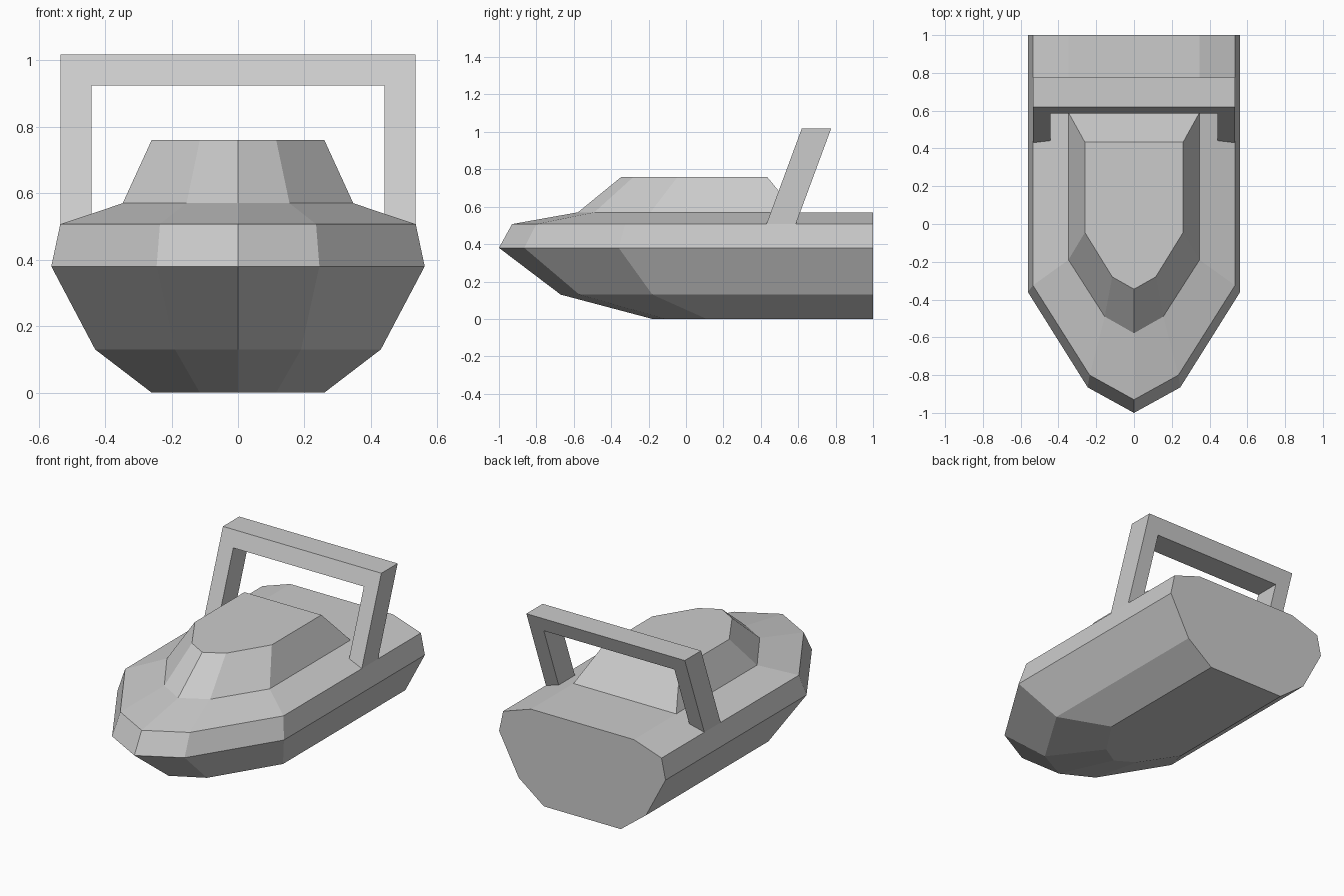
import bpy, bmesh

if "Cube" in bpy.data.objects:
    bpy.data.objects.remove(bpy.data.objects["Cube"])


def finish(name, bm):
    bmesh.ops.recalc_face_normals(bm, faces=bm.faces[:])
    mesh = bpy.data.meshes.new(name)
    bm.to_mesh(mesh)
    bm.free()
    obj = bpy.data.objects.new(name, mesh)
    bpy.context.collection.objects.link(obj)
    return obj


def loft(name, levels):
    """Loft boat-shaped outlines: z, bow y, shoulder x, shoulder y, half width, side y, stern y."""
    bm = bmesh.new()
    rings = []
    for z, bow, sx, sy, w, my, stern in levels:
        half = [(sx, sy), (w, my), (w, stern)]
        outline = [(0, bow)] + half + [(-x, y) for x, y in reversed(half)]
        rings.append([bm.verts.new((x, y, z)) for x, y in outline])
    n = len(rings[0])
    for a, b in zip(rings, rings[1:]):
        for i in range(n):
            j = (i + 1) % n
            bm.faces.new((a[i], a[j], b[j], b[i]))
    bm.faces.new(rings[0][::-1])
    bm.faces.new(rings[-1])
    # Join the flat strips of the transom into one face
    bmesh.ops.dissolve_limit(bm, angle_limit=0.002, verts=bm.verts[:], edges=bm.edges[:])
    return finish(name, bm)


# Hull with chines, gunwale and raised deck
loft("hull", [
    (0.00, -0.18, 0.115, -0.11, 0.26, 0.11, 1.0),
    (0.13, -0.67, 0.19, -0.57, 0.43, -0.18, 1.0),
    (0.38, -1.00, 0.245, -0.865, 0.562, -0.36, 1.0),
    (0.507, -0.93, 0.235, -0.80, 0.535, -0.325, 1.0),
    (0.57, -0.578, 0.155, -0.49, 0.347, -0.19, 1.0),
])

# Cabin
loft("cabin", [
    (0.57, -0.578, 0.155, -0.49, 0.347, -0.19, 0.59),
    (0.76, -0.345, 0.115, -0.28, 0.26, -0.045, 0.433),
])

# Raked arch: front profile extruded back and sheared with height
base, top = 0.507, 1.017
profile = [(-0.535, base), (-0.535, top), (0.535, top), (0.535, base),
           (0.441, base), (0.441, 0.924), (-0.441, 0.924), (-0.441, base)]
bm = bmesh.new()
front, back = ([bm.verts.new((x, y0 + (z - base) * 0.37, z)) for x, z in profile]
               for y0 in (0.43, 0.587))
bm.faces.new(front)
bm.faces.new(back[::-1])
for i in range(len(profile)):
    j = (i + 1) % len(profile)
    bm.faces.new((front[i], front[j], back[j], back[i]))
finish("arch", bm)
